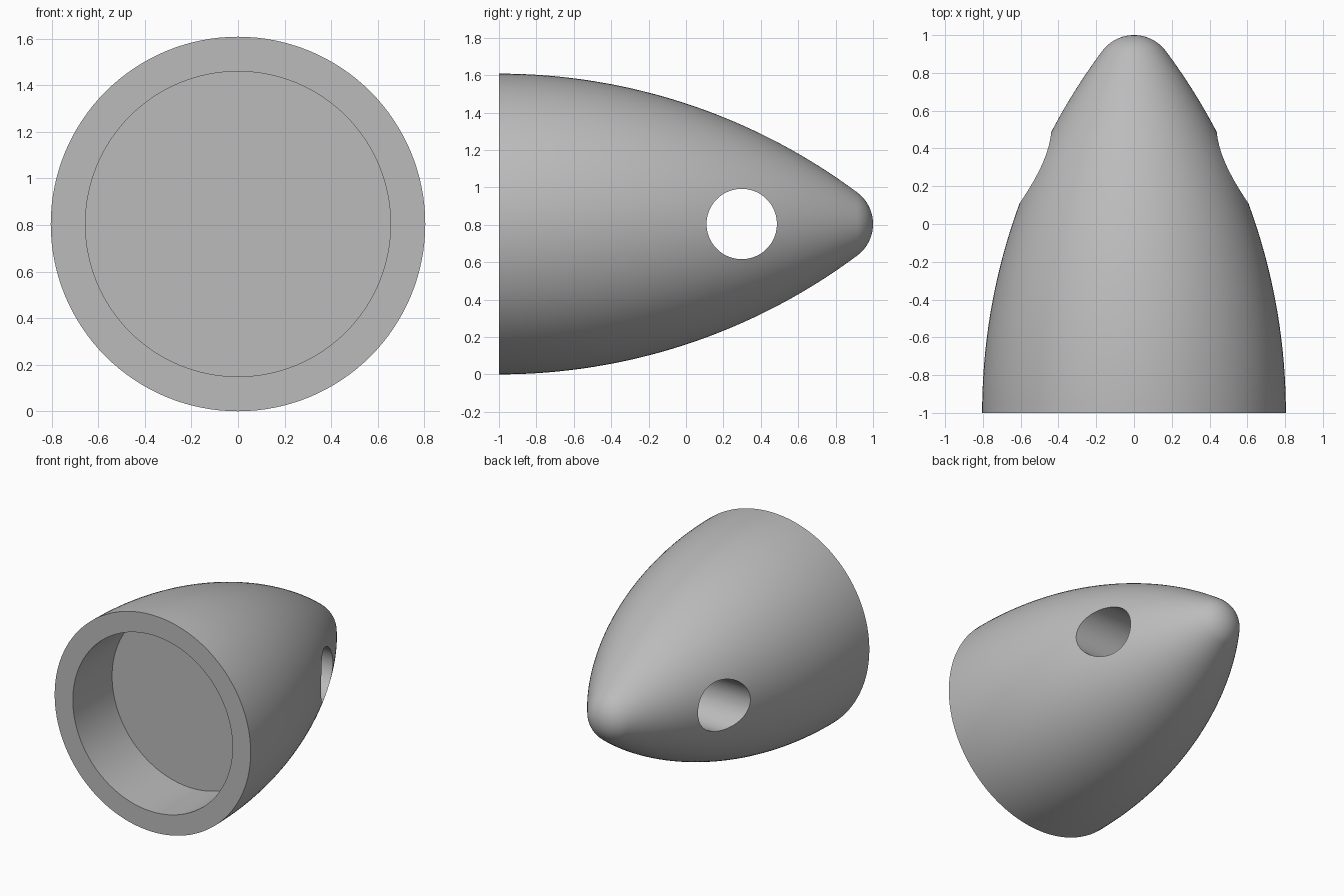
import bpy
import bmesh
import math
from mathutils import Matrix, Vector

if "Cube" in bpy.data.objects:
    bpy.data.objects.remove(bpy.data.objects["Cube"], do_unlink=True)

BASE_R = 0.804      # radius at the open end
ARC_R = 3.205       # radius of the long side curve
BORE_R = 0.655
BORE_DEPTH = 0.46
HOLE_R = 0.188
HOLE_Y = 0.298
SEGMENTS = 128

# Plain grey material
grey = bpy.data.materials.new("plain grey")
colour = (0.5, 0.5, 0.5, 1)
grey.diffuse_color = colour
grey.use_nodes = True
grey.node_tree.nodes["Principled BSDF"].inputs["Base Color"].default_value = colour


def new_object(name, bm):
    mesh = bpy.data.meshes.new(name)
    bm.to_mesh(mesh)
    bm.free()
    obj = bpy.data.objects.new(name, mesh)
    bpy.context.collection.objects.link(obj)
    return obj


# Profile: bore floor, bore wall, rim, long side curve, round tip tangent to it
drop = ARC_R - BASE_R
tip_r = (4 + drop ** 2 - ARC_R ** 2) / (4 - 2 * ARC_R)
join = math.atan2(2 - tip_r, drop)
profile = [(0, BORE_DEPTH - 1), (BORE_R, BORE_DEPTH - 1), (BORE_R, -1)]
for i in range(41):
    a = join * i / 40
    profile.append((ARC_R * math.cos(a) - drop, ARC_R * math.sin(a) - 1))
for i in range(1, 17):
    a = join + (math.pi / 2 - join) * i / 16
    profile.append((tip_r * math.cos(a), 1 - tip_r + tip_r * math.sin(a)))
profile[-1] = (0, 1)

# Turn the profile around the long axis
bm = bmesh.new()
verts = [bm.verts.new((r, y, BASE_R)) for r, y in profile]
edges = [bm.edges.new(pair) for pair in zip(verts, verts[1:])]
bmesh.ops.spin(bm, geom=verts + edges, cent=(0, 0, BASE_R), axis=(0, 1, 0),
               angle=math.tau, steps=SEGMENTS, use_merge=False)
bmesh.ops.remove_doubles(bm, verts=bm.verts, dist=0.0001)
bmesh.ops.dissolve_degenerate(bm, edges=bm.edges, dist=0.0001)
bmesh.ops.recalc_face_normals(bm, faces=bm.faces)
body = new_object("nose_cone", bm)
body.data.materials.append(grey)

# Cross hole from side to side
bm = bmesh.new()
place = Matrix.Translation(Vector((0, HOLE_Y, BASE_R))) @ Matrix.Rotation(math.pi / 2, 4, 'Y')
bmesh.ops.create_cone(bm, cap_ends=True, segments=96, radius1=HOLE_R,
                      radius2=HOLE_R, depth=2, matrix=place)
cutter = new_object("cross_hole_cutter", bm)
cutter.data.materials.append(grey)
cutter.hide_render = True

cut = body.modifiers.new("cross hole", 'BOOLEAN')
cut.object = cutter
cut.operation = 'DIFFERENCE'
cut.solver = 'EXACT'

bpy.ops.object.select_all(action='DESELECT')
body.select_set(True)
bpy.context.view_layer.objects.active = body
bpy.ops.object.modifier_apply(modifier=cut.name)
bpy.data.objects.remove(cutter, do_unlink=True)
bpy.ops.object.shade_smooth_by_angle(angle=math.radians(30))
